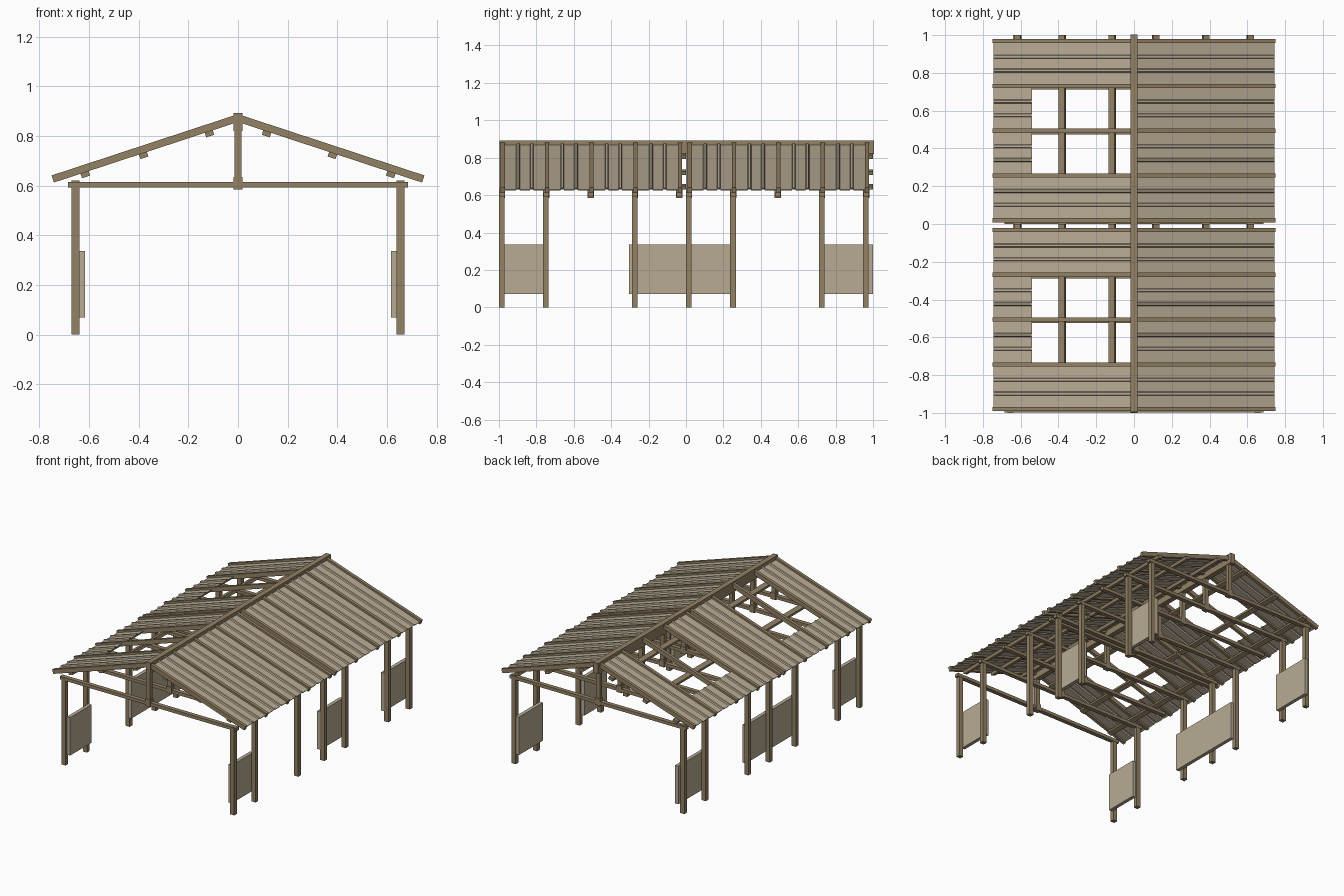
import bpy, bmesh, math
from mathutils import Matrix, Vector

old = bpy.data.objects.get("Cube")
if old:
    bpy.data.objects.remove(old, do_unlink=True)


def material(name, rgb):
    m = bpy.data.materials.new(name)
    m.use_nodes = True
    m.diffuse_color = (*rgb, 1)
    m.node_tree.nodes["Principled BSDF"].inputs["Base Color"].default_value = (*rgb, 1)
    return m


TIMBER = material("brown timber", (0.29, 0.22, 0.13))
BOARD = material("pale boards", (0.48, 0.41, 0.30))


def finish(bm, name, mat):
    bmesh.ops.recalc_face_normals(bm, faces=bm.faces)
    mesh = bpy.data.meshes.new(name)
    bm.to_mesh(mesh)
    bm.free()
    mesh.materials.append(mat)
    ob = bpy.data.objects.new(name, mesh)
    bpy.context.collection.objects.link(ob)


def box(bm, x, y, z, frame=Matrix()):
    """Add a box from (low, high) ranges, placed in the given frame."""
    centre = Vector([(a + b) / 2 for a, b in (x, y, z)])
    size = [b - a for a, b in (x, y, z)]
    bmesh.ops.create_cube(bm, size=1, matrix=frame @ Matrix.Translation(centre) @ Matrix.Diagonal((*size, 1)))


def about(c, width):
    return (c - width / 2, c + width / 2)


def span(side, a, b):
    return tuple(sorted((side * a, side * b)))


PITCH = math.radians(18.2)
COS = math.cos(PITCH)
FRAMES = {s: Matrix.Translation((0, 0, 0.872)) @ Matrix.Rotation(s * PITCH, 4, 'Y') for s in (1, -1)}
STEP = 0.237
STARTS = (-0.98, 0.02)


def ribbed_sheet(bm, side, s0, s1, y0, y1):
    """Roof sheet with narrow raised ribs, extruded down the slope."""
    pitch = (y1 - y0) / 3
    top = [(y0, 0.002)]
    for k in (1, 2):
        c = y0 + k * pitch
        top += [(c - 0.010, 0.002), (c - 0.006, 0.010), (c + 0.006, 0.010), (c + 0.010, 0.002)]
    top.append((y1, 0.002))
    outline = top + [(y, n - 0.005) for y, n in reversed(top)]
    frame = FRAMES[side]
    ends = [[bm.verts.new(frame @ Vector((side * s, y, n))) for y, n in outline] for s in (s0, s1)]
    a, b = ends
    count = len(outline)
    for i in range(count):
        j = (i + 1) % count
        bm.faces.new((a[i], a[j], b[j], b[i]))
    half = count // 2
    for ring in ends:
        for i in range(half - 1):
            bm.faces.new((ring[i], ring[i + 1], ring[count - 2 - i], ring[count - 1 - i]))


posts, ties, kings, rafters, purlins, ridge, sheets, panels = [bmesh.new() for _ in range(8)]

for start in STARTS:
    # Trusses: tie beam, king post and rafters
    for i in range(5):
        y = start + i * STEP
        box(ties, (-0.685, 0.685), about(y - 0.004, 0.03), (0.593, 0.615))
        box(kings, about(0, 0.03), about(y - 0.004, 0.026), (0.59, 0.84))
        box(kings, about(0, 0.038), about(y - 0.004, 0.034), (0.585, 0.635))
        for side, frame in FRAMES.items():
            box(rafters, span(side, 0, 0.785), about(y, 0.022), about(0, 0.03), frame)
            # Posts stand under three or four of the trusses
            if i in (0, 1, 3) or (i == 4 and start > 0):
                box(posts, about(side * 0.655, 0.032), about(y - 0.006, 0.03), (0, 0.62 if i == 4 else 0.61))

    # Purlins under the rafters, and the ridge beam
    for side, frame in FRAMES.items():
        for x in (0.13, 0.395, 0.63):
            box(purlins, about(side * (x / COS - 0.008), 0.034), (start, start + 0.98), (-0.034, -0.013), frame)
    box(ridge, about(0, 0.037), (start - 0.016, start + 0.984), (0.82, 0.893))

    # Roof sheets, with two open bays on one slope
    for i in range(4):
        for side in FRAMES:
            upper = 0.54 / COS if side < 0 and i in (1, 2) else 0.012
            y = start + i * STEP
            ribbed_sheet(sheets, side, upper, 0.742 / COS, y + 0.009, y + STEP - 0.009)

# Low wall panels fixed inside the posts
for side, y in ((1, (-0.985, -0.745)), (1, (0.0, 0.25)), (1, (0.71, 0.975)),
                (-1, (-0.985, -0.745)), (-1, (-0.305, 0.25)), (-1, (0.71, 1.0))):
    box(panels, span(side, 0.615, 0.64), y, (0.07, 0.337))

for bm, name, mat in ((posts, "posts", TIMBER), (ties, "tie_beams", TIMBER),
                      (kings, "king_posts", TIMBER), (rafters, "rafters", TIMBER),
                      (purlins, "purlins", TIMBER), (ridge, "ridge_beam", TIMBER),
                      (sheets, "roof_sheets", BOARD), (panels, "wall_panels", BOARD)):
    finish(bm, name, mat)
